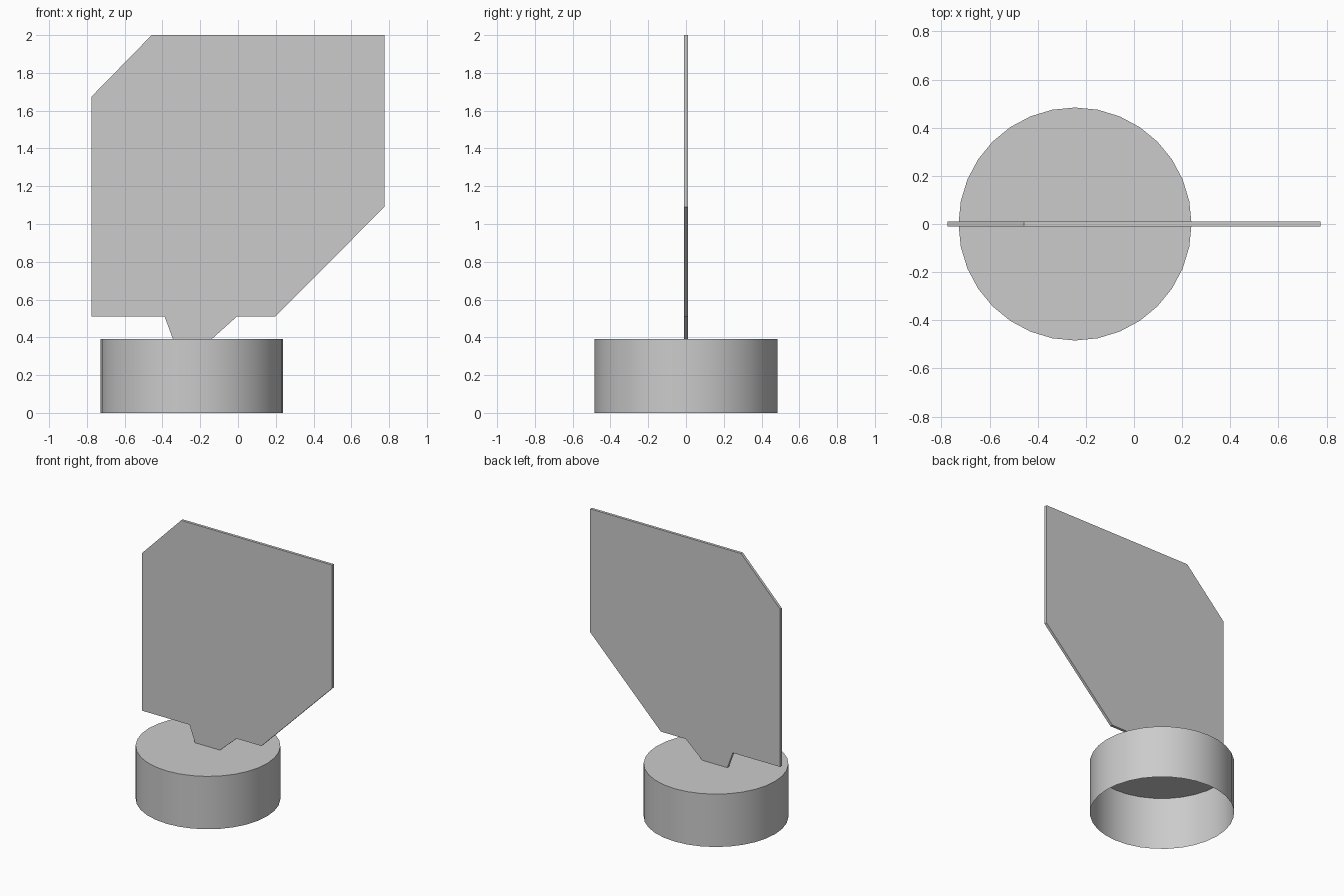
import bpy, bmesh

if "Cube" in bpy.data.objects:
    bpy.data.objects.remove(bpy.data.objects["Cube"])


def make_object(name, bm):
    mesh = bpy.data.meshes.new(name)
    bm.to_mesh(mesh)
    bm.free()
    obj = bpy.data.objects.new(name, mesh)
    bpy.context.collection.objects.link(obj)
    return obj


# Round base: 32-sided drum, closed on top and open underneath
R, H, CX = 0.484, 0.39, -0.245
bm = bmesh.new()
bmesh.ops.create_cone(bm, cap_ends=True, segments=32, radius1=R, radius2=R, depth=H)
bmesh.ops.translate(bm, verts=bm.verts, vec=(CX, 0, H / 2))
bottom = [f for f in bm.faces if f.normal.z < -0.9]
bmesh.ops.delete(bm, geom=bottom, context='FACES_ONLY')
base = make_object("round_base", bm)
bpy.context.view_layer.objects.active = base
base.select_set(True)
bpy.ops.object.shade_smooth_by_angle()

# Upright panel: thin outline with clipped corners and a short neck
T = 0.02
outline = [(-0.775, 0.511), (-0.389, 0.511), (-0.344, H), (-0.14, H), (-0.005, 0.511),
           (0.198, 0.511), (0.775, 1.09), (0.775, 2.0), (-0.457, 2.0), (-0.775, 1.675)]
bm = bmesh.new()
face = bm.faces.new([bm.verts.new((x, -T / 2, z)) for x, z in outline])
ext = bmesh.ops.extrude_face_region(bm, geom=[face], use_keep_orig=True)
moved = [g for g in ext["geom"] if isinstance(g, bmesh.types.BMVert)]
bmesh.ops.translate(bm, verts=moved, vec=(0, T, 0))
bmesh.ops.recalc_face_normals(bm, faces=bm.faces)
make_object("upright_panel", bm)
